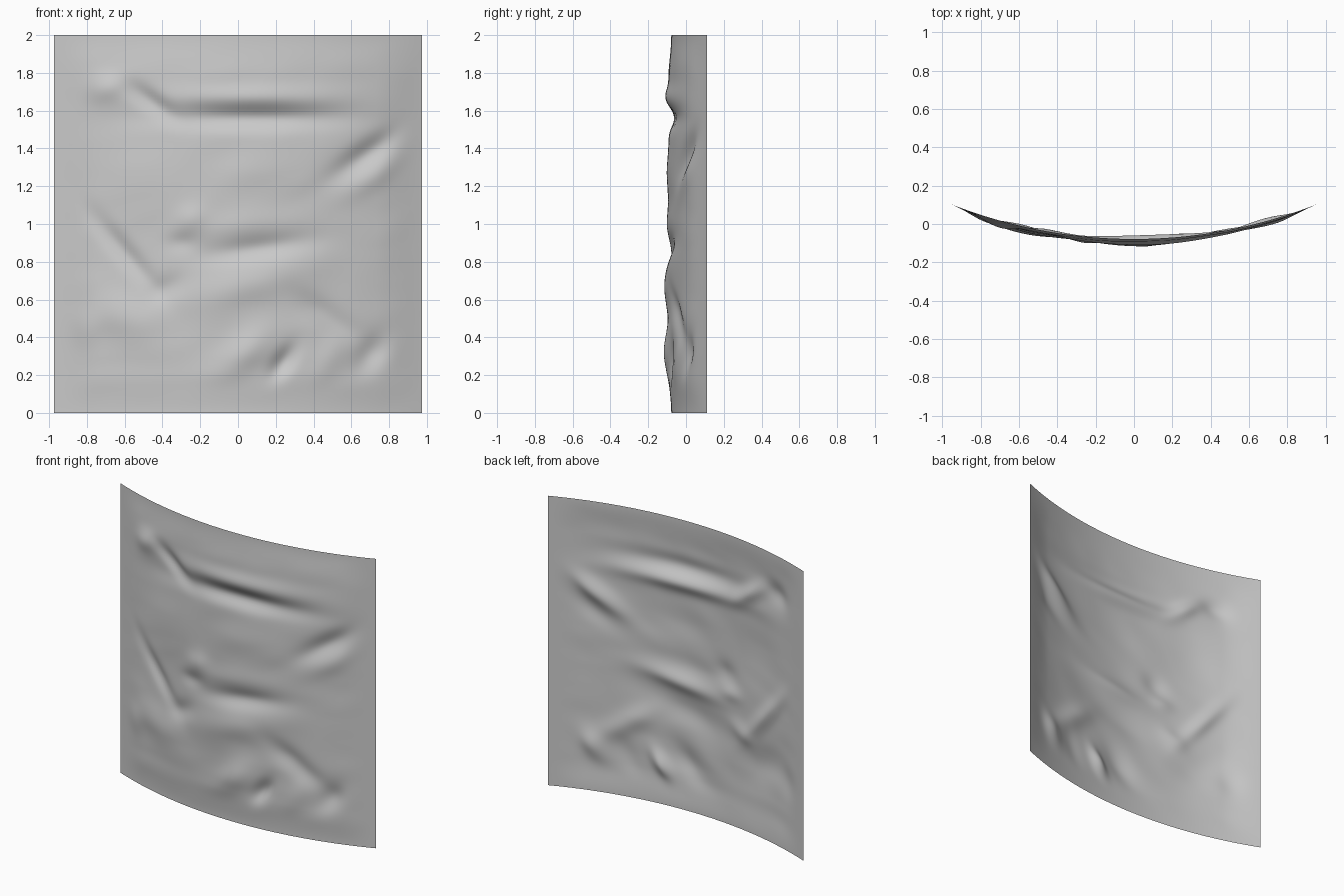
import bpy, bmesh, math
from mathutils import Vector, noise

HALF_W, HEIGHT = 0.975, 2.0
RADIUS = 2.6
Y_MID = -0.078
NX, NZ = 120, 124

# dents and bulges: x, z, angle, half length, half width, push to the front
RIDGES = [
    (0.05, 1.67, 0, 0.42, 0.06, 0.020),
    (-0.70, 1.72, 20, 0.10, 0.07, 0.024),
    (0.05, 1.00, 8, 0.25, 0.07, 0.010),
    (-0.25, 1.03, 20, 0.09, 0.07, 0.018),
    (0.05, 0.68, 15, 0.35, 0.11, 0.022),
    (0.05, 0.33, 40, 0.16, 0.09, 0.026),
    (-0.60, 0.50, -30, 0.22, 0.13, 0.022),
    (-0.82, 0.44, 0, 0.08, 0.10, 0.014),
    (0.75, 1.27, 35, 0.20, 0.06, 0.012),
    (-0.50, 1.25, 45, 0.22, 0.20, 0.014),
    (0.48, 0.28, 60, 0.13, 0.07, 0.010),
    (0.15, 1.28, 15, 0.30, 0.12, 0.010),
]
GROOVES = [
    (0.08, 1.56, 0, 0.42, 0.06, -0.035),
    (-0.46, 1.65, -35, 0.14, 0.05, -0.028),
    (0.10, 0.87, 8, 0.26, 0.06, -0.026),
    (-0.60, 0.85, -50, 0.24, 0.05, -0.024),
    (-0.38, 0.66, 30, 0.10, 0.06, -0.014),
    (0.68, 1.37, 35, 0.22, 0.06, -0.030),
    (0.24, 0.27, 55, 0.10, 0.05, -0.032),
    (0.48, 0.50, -35, 0.22, 0.07, -0.022),
    (0.70, 0.31, 50, 0.11, 0.07, -0.026),
    (-0.30, 0.90, 0, 0.08, 0.05, -0.012),
]


def ramp(d, width):
    t = min(max(d / width, 0), 1)
    return t * t * (3 - 2 * t)


def relief(x, z):
    """Forward push of the sheet, fading to nothing at its border."""
    push = 0.014
    for cx, cz, ang, length, width, h in RIDGES + GROOVES:
        c, s = math.cos(math.radians(ang)), math.sin(math.radians(ang))
        u = ((x - cx) * c + (z - cz) * s) / length
        v = ((z - cz) * c - (x - cx) * s) / width
        push += h * math.exp(-u * u - v * v)
    push += 0.003 * noise.noise(Vector((x * 4 - z * 2, 7, z * 7)))
    return push * ramp(HALF_W - abs(x), 0.24) * ramp(min(z, HEIGHT - z), 0.22)


# curved sheet with a hammered surface
bm = bmesh.new()
rows = []
for j in range(NZ + 1):
    z = HEIGHT * j / NZ
    row = []
    for i in range(NX + 1):
        x = HALF_W * (2 * i / NX - 1)
        y = Y_MID + RADIUS - math.sqrt(RADIUS ** 2 - x * x)
        row.append(bm.verts.new((x, y - relief(x, z), z)))
    rows.append(row)
for a, b in zip(rows, rows[1:]):
    for i in range(NX):
        bm.faces.new((a[i], a[i + 1], b[i + 1], b[i])).smooth = True

mesh = bpy.data.meshes.new("curved_sheet")
bm.to_mesh(mesh)
bm.free()
sheet = bpy.data.objects.new("curved_sheet", mesh)
bpy.context.collection.objects.link(sheet)
